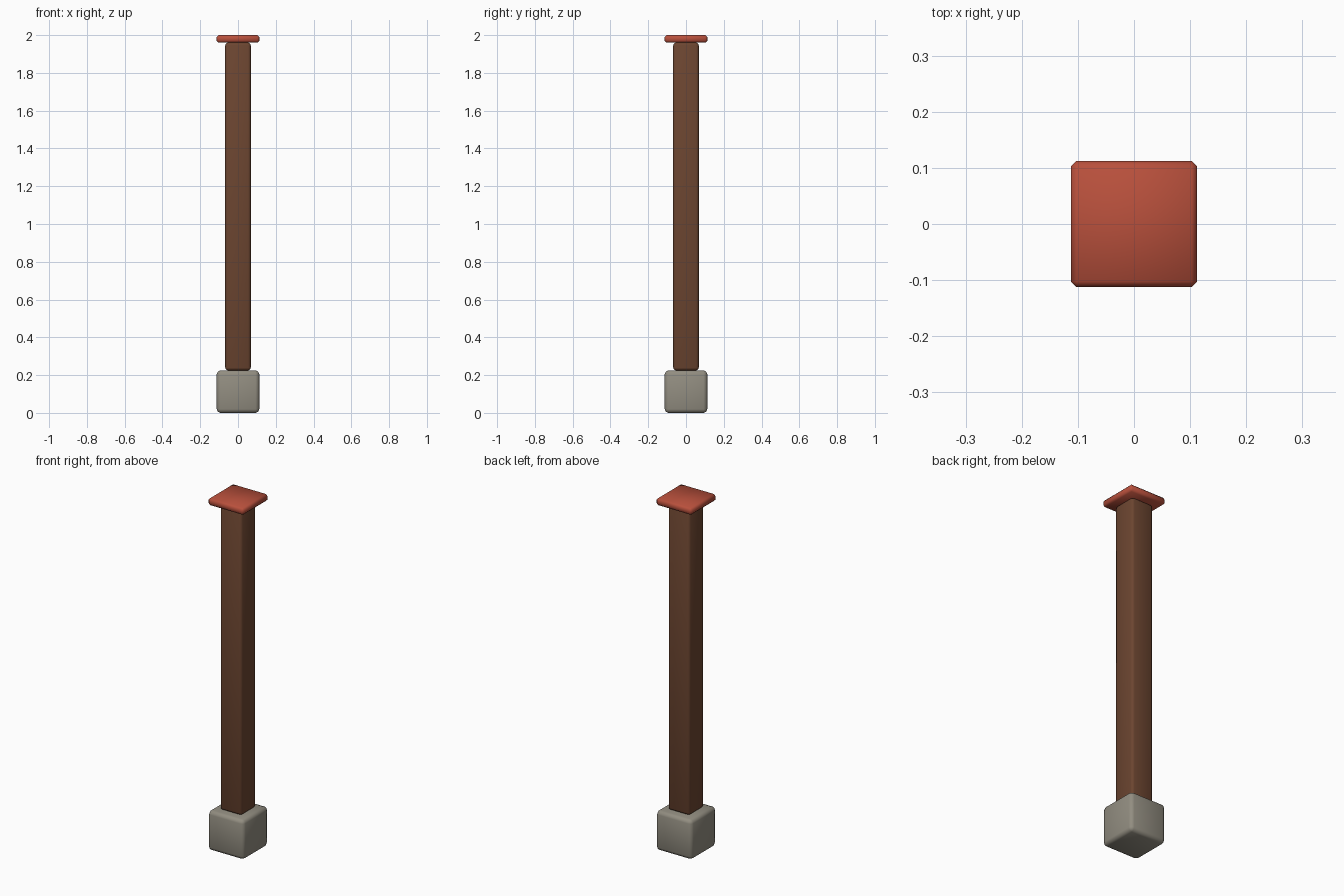
import bpy

if "Cube" in bpy.data.objects:
    bpy.data.objects.remove(bpy.data.objects["Cube"], do_unlink=True)


def make_material(name, color):
    mat = bpy.data.materials.new(name)
    mat.use_nodes = True
    mat.diffuse_color = (*color, 1)
    bsdf = next(n for n in mat.node_tree.nodes if n.type == "BSDF_PRINCIPLED")
    bsdf.inputs["Base Color"].default_value = (*color, 1)
    return mat


def soft_block(name, width, bottom, top, bevel, segments, mat):
    """Square block with softened edges between two heights."""
    bpy.ops.mesh.primitive_cube_add(size=1, location=(0, 0, (bottom + top) / 2))
    block = bpy.context.object
    block.name = name
    block.scale = (width, width, top - bottom)
    bpy.ops.object.transform_apply(location=False, rotation=False, scale=True)
    block.data.materials.append(mat)
    mod = block.modifiers.new("soft_edges", "BEVEL")
    mod.width = bevel
    mod.segments = segments
    bpy.ops.object.shade_smooth()
    return block


stone = make_material("grey_stone", (0.29, 0.27, 0.22))
wood = make_material("brown_wood", (0.15, 0.06, 0.03))
red = make_material("red_paint", (0.48, 0.08, 0.045))

# Stone footing, timber shaft and painted cap
soft_block("stone_base", 0.225, 0, 0.225, 0.02, 2, stone)
soft_block("wooden_post", 0.135, 0.225, 1.96, 0.014, 2, wood)
soft_block("red_cap", 0.225, 1.96, 2.0, 0.01, 1, red)
